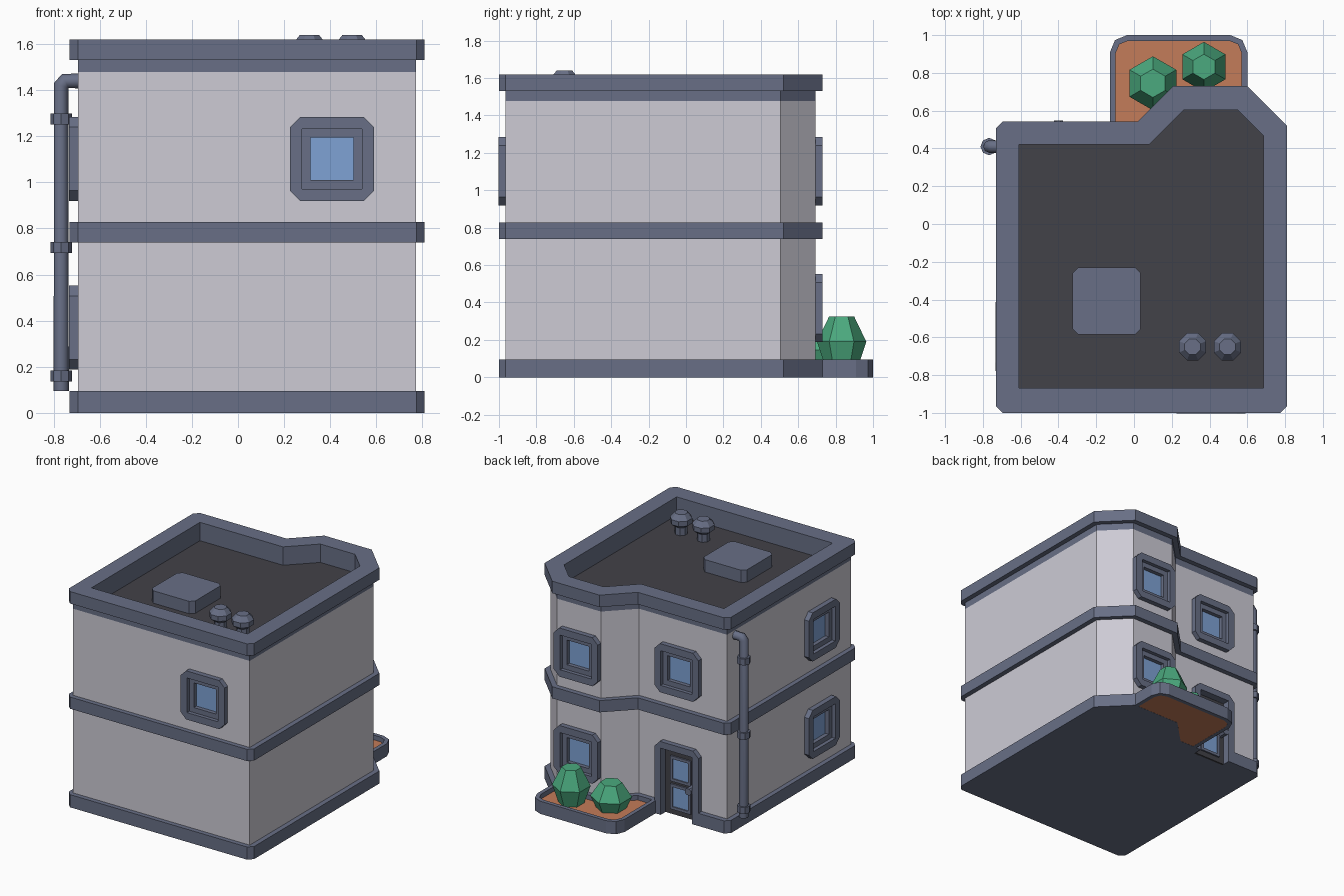
import bpy, bmesh, math
from mathutils import Matrix, Vector

if "Cube" in bpy.data.objects:
    bpy.data.objects.remove(bpy.data.objects["Cube"])

def mat(name, r, g, b):
    m = bpy.data.materials.new(name)
    m.diffuse_color = (r, g, b, 1)
    m.use_nodes = True
    m.node_tree.nodes["Principled BSDF"].inputs["Base Color"].default_value = m.diffuse_color
    return m

WALL = mat("pale_wall", 0.61, 0.597, 0.665)
SLATE = mat("slate_trim", 0.138, 0.159, 0.238)
ROOF = mat("dark_roof", 0.055, 0.054, 0.065)
GLASS = mat("blue_glass", 0.21, 0.36, 0.66)
SOIL = mat("terracotta_soil", 0.55, 0.2, 0.1)
LEAF = mat("green_leaf", 0.07, 0.4, 0.21)

def finish(name, bm, m, mtx=None):
    bmesh.ops.recalc_face_normals(bm, faces=bm.faces)
    if mtx:
        bm.transform(mtx)
    me = bpy.data.meshes.new(name)
    bm.to_mesh(me)
    bm.free()
    me.materials.append(m)
    ob = bpy.data.objects.new(name, me)
    bpy.context.collection.objects.link(ob)
    return ob

def prism(name, loops, z0, z1, m, mtx=None):
    """Extrude an outline (plus optional hole loops) from z0 to z1."""
    bm = bmesh.new()
    edges = []
    for loop in loops:
        vs = [bm.verts.new((x, y, z0)) for x, y in loop]
        edges += [bm.edges.new((vs[i - 1], vs[i])) for i in range(len(vs))]
    bmesh.ops.triangle_fill(bm, edges=edges, use_beauty=True, use_dissolve=False)
    r = bmesh.ops.extrude_face_region(bm, geom=bm.faces[:], use_keep_orig=True)
    top = [v for v in r["geom"] if isinstance(v, bmesh.types.BMVert)]
    bmesh.ops.translate(bm, verts=top, vec=(0, 0, z1 - z0))
    return finish(name, bm, m, mtx)

def lathe(name, rings, n, centre, m, phase=0.0):
    """Closed stack of n-sided rings given as (radius, z)."""
    bm = bmesh.new()
    prev = None
    for r, z in rings:
        ring = [bm.verts.new((centre[0] + r * math.cos(phase + math.tau * i / n),
                              centre[1] + r * math.sin(phase + math.tau * i / n), z))
                for i in range(n)]
        if prev:
            for i in range(n):
                bm.faces.new((prev[i - 1], prev[i], ring[i], ring[i - 1]))
        else:
            bm.faces.new(ring)
        prev = ring
    bm.faces.new(prev)
    return finish(name, bm, m)

def rect(w, h, c=0.0, cx=0.0, cy=0.0):
    """Centred rectangle of half sizes w, h with chamfer c."""
    if c == 0:
        pts = [(-w, -h), (w, -h), (w, h), (-w, h)]
    else:
        pts = [(-w + c, -h), (w - c, -h), (w, -h + c), (w, h - c),
               (w - c, h), (-w + c, h), (-w, h - c), (-w, -h + c)]
    return [(x + cx, y + cy) for x, y in pts]

def facing(pos, n):
    """Matrix putting local x, y, z along wall, up and outward."""
    n = Vector(n)
    up = Vector((0, 0, 1))
    m = Matrix((up.cross(n), up, n)).transposed().to_4x4()
    m.translation = pos
    return m

# Plan outlines of trim, wall and roof recess
c = 0.035
bay = [(.81, .52), (.60, .73), (.207, .73), (.02, .543)]
front = [(-.73, -1 + c), (-.73 + c, -1), (.81 - c, -1), (.81, -1 + c)]
corner = [(-.73 + c, .543), (-.73, .543 - c)]
trim = front + bay + corner
notch = [(-.1175, .543), (-.1175, .47), (-.4825, .47), (-.4825, .543)]
wall = [(-.695, -.965), (.773, -.965), (.773, .505), (.587, .692),
        (.223, .692), (.036, .505), (-.695, .505)]
inner = [(-.61, -.867), (.685, -.867), (.685, .468), (.55, .603),
         (.262, .603), (.08, .42), (-.61, .42)]

# Storeys, trim bands, parapet and roof
walls = prism("walls", [wall], 0.03, 1.478, WALL)
prism("base_trim", [front + bay + notch + corner], 0, 0.095, SLATE)
prism("middle_trim", [trim, rect(.5, .4)], 0.74, 0.828, SLATE)
prism("parapet_band", [wall, inner], 1.478, 1.53, SLATE)
prism("parapet_cap", [trim, inner], 1.53, 1.62, SLATE)
prism("roof_deck", [inner], 1.47, 1.482, ROOF)

cutters = []

# Windows: outer frame, stepped inner frame, glass and wall recess
def window(name, pos, n):
    m = facing(pos, n)
    prism(name + "_frame", [rect(.1825, .1825, .045), rect(.13, .13)], -0.01, 0.038, SLATE, m)
    prism(name + "_sash", [rect(.13, .13), rect(.0925, .0925)], -0.04, 0.01, SLATE, m)
    prism(name + "_glass", [rect(.095, .095)], -0.04, -0.02, GLASS, m)
    cutters.append(prism(name + "_cut", [rect(.129, .129)], -0.039, 0.1, WALL, m))

LOW, HIGH = 0.37, 1.102
window("front_window", (.408, -.965, HIGH), (0, -1, 0))
window("back_window", (-.30, .505, HIGH), (0, 1, 0))
for tag, z in (("lower", LOW), ("upper", HIGH)):
    window(tag + "_side_window", (-.695, -.595, z), (-1, 0, 0))
    window(tag + "_bay_window", (.405, .692, z), (0, 1, 0))

# Door with chamfered frame, leaf, two panes and knob
dm = facing((-.30, .505, 0), (0, 1, 0))
half = [(.13, 0), (.1825, 0), (.1825, .505), (.1375, .55)]
prism("door_frame", [half + [(-x, y) for x, y in reversed(half)] + [(-.13, .5), (.13, .5)]],
      -0.035, 0.038, SLATE, dm)
prism("door_leaf", [rect(.13, .25, 0, 0, .25)], -0.06, -0.02, ROOF, dm)
for tag, z in (("lower", .135), ("upper", .345)):
    prism(tag + "_door_pane_frame", [rect(.085, .095, 0, 0, z), rect(.064, .074, 0, 0, z)],
          -0.03, -0.008, SLATE, dm)
    prism(tag + "_door_glass", [rect(.066, .076, 0, 0, z)], -0.022, -0.016, GLASS, dm)
prism("door_knob", [rect(.024, .024, .012, .1, .235)], -0.03, 0.044, SLATE, dm)
cutters.append(prism("door_cut", [rect(.131, .3, 0, 0, .2)], -0.058, 0.1, WALL, dm))

# Cut the recesses out of the walls
for cut in cutters:
    mod = walls.modifiers.new("cut", "BOOLEAN")
    mod.operation, mod.solver, mod.object = "DIFFERENCE", "EXACT", cut
    bpy.context.view_layer.objects.active = walls
    bpy.ops.object.modifier_apply(modifier=mod.name)
for cut in cutters:
    bpy.data.objects.remove(cut)

# Planter: rounded rim and soil
def planter_outline(x0, x1, y1, r):
    right = [(x1 - r + r * math.cos(a), y1 - r + r * math.sin(a))
             for a in (0, math.pi / 4, math.pi / 2)]
    left = [(x0 + x1 - x, y) for x, y in reversed(right)]
    return [(x0, .5), (x1, .5)] + right + left

outer_rim = planter_outline(-.127, .60, 1.0, .09)
hole = planter_outline(-.097, .57, .97, .065)
hole[0], hole[1] = (-.097, .53), (.57, .53)
prism("planter_rim", [outer_rim, hole], 0, 0.095, SLATE)
prism("planter_soil", [hole], 0.001, 0.06, SOIL)

# Bushes
bushes = [
    lathe("short_bush", [(.10, .05), (.143, .145), (.075, .25)], 6, (.10, .745), LEAF, math.pi / 2),
    lathe("tall_bush", [(.085, .05), (.132, .19), (.067, .325)], 6, (.37, .832), LEAF, math.pi / 2),
]

# Rooftop box and vents
prism("roof_box", [rect(.18, .178, .03, -.145, -.408)], 1.47, 1.575, SLATE)
for i, x in enumerate((.31, .495)):
    lathe("roof_vent_%d" % (i + 1),
          [(.045, 1.47), (.045, 1.54), (.078, 1.565), (.078, 1.602), (.045, 1.64)],
          8, (x, -.65), SLATE, math.pi / 8)

# Drainpipe with elbow and collars
cu = bpy.data.curves.new("drainpipe", "CURVE")
cu.dimensions = "3D"
path = [(-.767, .41, .095), (-.767, .41, 1.42), (-.75, .41, 1.44), (-.68, .41, 1.44)]
sp = cu.splines.new("POLY")
sp.points.add(len(path) - 1)
for p, co in zip(sp.points, path):
    p.co = (*co, 1)
cu.bevel_depth, cu.bevel_resolution, cu.use_fill_caps = 0.033, 2, True
cu.materials.append(SLATE)
pipe = bpy.data.objects.new("drainpipe", cu)
bpy.context.collection.objects.link(pipe)
bpy.ops.object.select_all(action="DESELECT")
pipe.select_set(True)
bpy.context.view_layer.objects.active = pipe
bpy.ops.object.convert(target="MESH")
for i, z in enumerate((.16, .717, 1.275)):
    lathe("pipe_collar_%d" % (i + 1), [(.046, z - .024), (.046, z + .024)], 8, (-.767, .41), SLATE)
